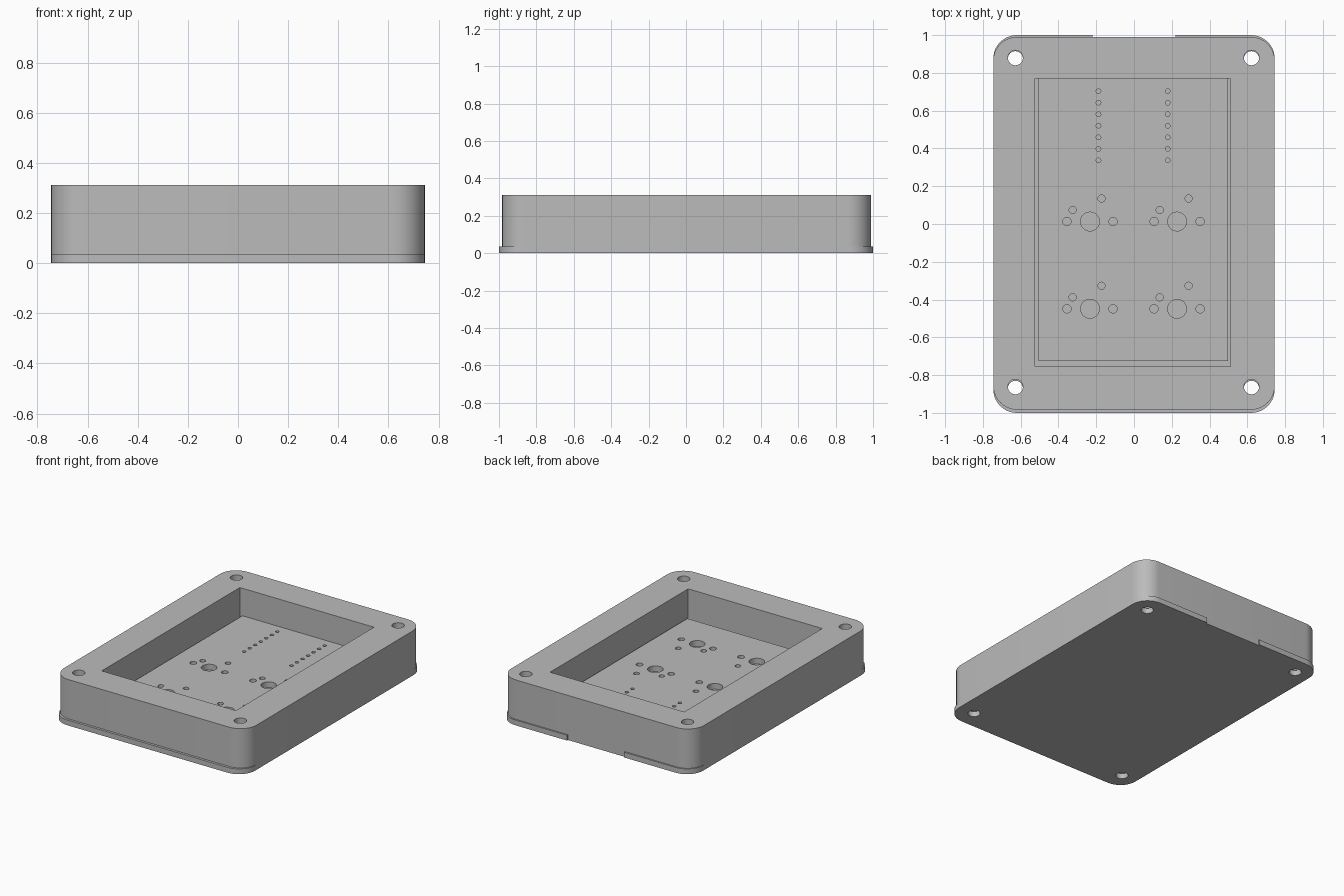
import bpy, bmesh, math

if "Cube" in bpy.data.objects:
    bpy.data.objects.remove(bpy.data.objects["Cube"])

gray = bpy.data.materials.new("case gray")
gray.diffuse_color = (0.5, 0.5, 0.5, 1)
gray.use_nodes = True
gray.node_tree.nodes["Principled BSDF"].inputs["Base Color"].default_value = gray.diffuse_color


def prism(name, pts, z0, z1):
    """Extrude a flat counter-clockwise outline from z0 to z1."""
    bm = bmesh.new()
    lo = [bm.verts.new((x, y, z0)) for x, y in pts]
    hi = [bm.verts.new((x, y, z1)) for x, y in pts]
    bm.faces.new(lo[::-1])
    bm.faces.new(hi)
    n = len(pts)
    for i in range(n):
        j = (i + 1) % n
        bm.faces.new((lo[i], lo[j], hi[j], hi[i]))
    me = bpy.data.meshes.new(name)
    bm.to_mesh(me)
    bm.free()
    ob = bpy.data.objects.new(name, me)
    bpy.context.collection.objects.link(ob)
    me.materials.append(gray)
    return ob


def rect(x0, x1, y0, y1):
    return [(x0, y0), (x1, y0), (x1, y1), (x0, y1)]


def rounded(x0, x1, y0, y1, r, n=10):
    pts = []
    corners = [(x1 - r, y1 - r), (x0 + r, y1 - r), (x0 + r, y0 + r), (x1 - r, y0 + r)]
    for k, (cx, cy) in enumerate(corners):
        for i in range(n + 1):
            a = math.pi / 2 * (k + i / n)
            pts.append((cx + r * math.cos(a), cy + r * math.sin(a)))
    return pts


def circle(x, y, r, n=24):
    return [(x + r * math.cos(2 * math.pi * i / n), y + r * math.sin(2 * math.pi * i / n))
            for i in range(n)]


def cut(ob, outlines, z0, z1):
    """Subtract vertical prisms from a part, then drop the cutters."""
    for pts in outlines:
        c = prism("cutter", pts, z0, z1)
        c.hide_render = True
        m = ob.modifiers.new("cut", "BOOLEAN")
        m.operation, m.solver, m.object = "DIFFERENCE", "EXACT", c
        bpy.context.view_layer.objects.active = ob
        bpy.ops.object.modifier_apply(modifier=m.name)
        bpy.data.objects.remove(c, do_unlink=True)


def smooth(ob):
    bpy.ops.object.select_all(action="DESELECT")
    ob.select_set(True)
    bpy.context.view_layer.objects.active = ob
    bpy.ops.object.shade_smooth_by_angle(angle=math.radians(30))


# bottom plate with a shallow notch in the back lip
base = prism("base_plate", rounded(-0.745, 0.745, -1, 1, 0.125), 0, 0.037)
cut(base, [rect(-0.22, 0.22, 0.99, 1.1)], -0.1, 0.2)
cut(base, [circle(x, y, 0.04) for x in (-0.628, 0.622) for y in (-0.87, 0.875)], -0.1, 0.2)

# case frame with a blind pocket and four screw holes
frame = prism("case_frame", rounded(-0.745, 0.745, -0.983, 0.99, 0.125), 0.037, 0.312)
cut(frame, [rect(-0.525, 0.512, -0.755, 0.77)], 0.08, 0.5)
cut(frame, [circle(x, y, 0.04) for x in (-0.628, 0.622) for y in (-0.862, 0.88)], -0.1, 0.5)

# circuit board lying in the pocket
board = prism("circuit_board", rect(-0.505, 0.497, -0.725, 0.77), 0.08, 0.12)
holes = []
for cx in (-0.233, 0.228):                       # switch footprints
    for cy in (0.013, -0.449):
        for dx, dy, r in ((0, 0, 0.05), (-0.122, 0, 0.022), (0.122, 0, 0.022),
                          (-0.092, 0.061, 0.019), (0.061, 0.122, 0.019)):
            holes.append(circle(cx + dx, cy + dy, r))
for px in (-0.188, 0.178):                       # controller pin rows
    holes += [circle(px, 0.337 + 0.061 * i, 0.0125, 16) for i in range(7)]
cut(board, holes, 0.0, 0.3)

for part in (base, frame, board):
    smooth(part)
